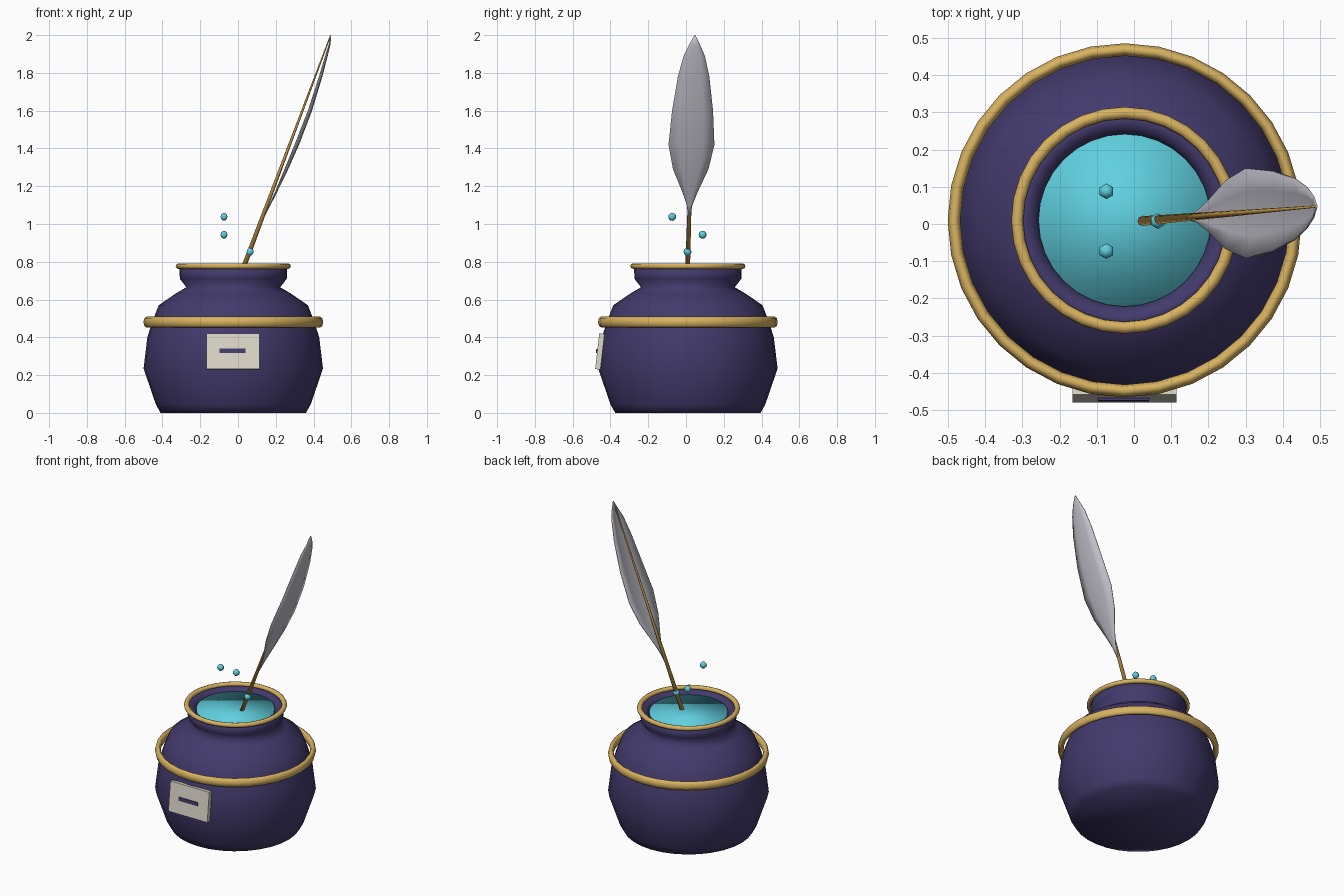
import bpy, math
from mathutils import Vector

if "Cube" in bpy.data.objects:
    bpy.data.objects.remove(bpy.data.objects["Cube"])

CX, CY = -0.025, 0.01          # axis of the pot
SEG = 32


def srgb(r, g, b):
    f = lambda c: (c / 255 / 12.92) if c < 10 else ((c / 255 + 0.055) / 1.055) ** 2.4
    return (f(r), f(g), f(b), 1.0)


def material(name, rgb):
    m = bpy.data.materials.new(name)
    m.diffuse_color = srgb(*rgb)
    m.use_nodes = True
    m.node_tree.nodes["Principled BSDF"].inputs["Base Color"].default_value = m.diffuse_color
    return m


PURPLE = material("purple_glaze", (66, 58, 108))
GOLD = material("gold", (216, 178, 96))
QUILL = material("quill_gold", (198, 152, 74))
CYAN = material("cyan_ink", (96, 208, 224))
FEATHER = material("pale_feather", (192, 190, 200))
CREAM = material("cream_label", (222, 216, 202))


def mesh_object(name, verts, faces, mat, smooth=True):
    me = bpy.data.meshes.new(name)
    me.from_pydata(verts, [], faces)
    me.materials.append(mat)
    me.polygons.foreach_set("use_smooth", [smooth] * len(faces))
    ob = bpy.data.objects.new(name, me)
    bpy.context.collection.objects.link(ob)
    return ob


def lathe(name, profile, mat, closed=False):
    """Spin (radius, z) points round the pot axis; open profiles get end caps."""
    verts, faces, n = [], [], len(profile)
    for r, z in profile:
        for i in range(SEG):
            a = 2 * math.pi * i / SEG
            verts.append((CX + r * math.cos(a), CY + r * math.sin(a), z))
    for k in range(n if closed else n - 1):
        k2 = (k + 1) % n
        for i in range(SEG):
            j = (i + 1) % SEG
            faces.append((k * SEG + i, k * SEG + j, k2 * SEG + j, k2 * SEG + i))
    if not closed:
        faces.append(tuple(reversed(range(SEG))))
        faces.append(tuple(range((n - 1) * SEG, n * SEG)))
    return mesh_object(name, verts, faces, mat)


def ring(name, radius, z, half_w, half_h, mat, sides=8):
    pts = [(radius + half_w * math.cos(2 * math.pi * k / sides),
            z + half_h * math.sin(2 * math.pi * k / sides)) for k in range(sides)]
    return lathe(name, pts, mat, closed=True)


# Pot: outside wall, neck, lip and inside wall
lathe("pot", [(0.385, 0), (0.41, 0.045), (0.475, 0.235), (0.455, 0.40), (0.43, 0.48),
              (0.395, 0.57), (0.30, 0.635), (0.248, 0.665), (0.283, 0.71), (0.285, 0.77),
              (0.262, 0.772), (0.245, 0.762), (0.232, 0.745), (0.23, 0.69)], PURPLE)

# Ink surface
lathe("ink", [(0.232, 0.70), (0.232, 0.755)], CYAN)

# Gold bands
ring("rim_band", 0.289, 0.777, 0.016, 0.015, GOLD)
ring("belly_band", 0.459, 0.481, 0.017, 0.029, GOLD)


# Label plate and its raised bar, leaning with the pot wall
def box(name, loc, size, mat, tilt):
    bpy.ops.mesh.primitive_cube_add(size=1, location=loc, rotation=(tilt, 0, 0))
    ob = bpy.context.object
    ob.name = name
    ob.scale = size
    ob.data.materials.append(mat)


TILT = math.radians(-6.5)
box("label", (-0.026, -0.456, 0.325), (0.28, 0.028, 0.19), CREAM, TILT)
box("label_bar", (-0.028, -0.470, 0.328), (0.138, 0.012, 0.022), PURPLE, TILT)

# Quill shaft: tapered rod from the ink to the feather tip
BASE, TIP = Vector((0.022, 0.008, 0.75)), Vector((0.489, 0.047, 1.995))


def shaft_point(z):
    return BASE.lerp(TIP, (z - BASE.z) / (TIP.z - BASE.z))


axis = (TIP - BASE).normalized()
u = axis.cross(Vector((0, 1, 0))).normalized()
v = axis.cross(u)
verts, faces, S = [], [], 8
for p, r in ((BASE, 0.013), (TIP, 0.003)):
    for i in range(S):
        a = 2 * math.pi * i / S
        verts.append(p + u * r * math.cos(a) + v * r * math.sin(a))
for i in range(S):
    j = (i + 1) % S
    faces.append((i, j, S + j, S + i))
faces += [tuple(reversed(range(S))), tuple(range(S, 2 * S))]
mesh_object("quill_shaft", verts, faces, QUILL)

# Feather vane: bowed behind the shaft, edges cupped towards it
widths = [(1.04, 0.006), (1.10, 0.014), (1.17, 0.040), (1.29, 0.093), (1.42, 0.121),
          (1.60, 0.108), (1.78, 0.083), (1.89, 0.056), (1.95, 0.028), (2.0, 0.002)]
verts, faces = [], []
for z, w in widths:
    t = (z - 1.04) / 0.96
    c = shaft_point(z)
    bow = 0.008 + 0.042 * math.sin(math.pi * t) if z < 2 else 0.0
    for s in (-1, -0.5, 0, 0.5, 1):
        cup = 0.16 * w * s * s
        verts.append((c.x + bow - cup, c.y + s * w, z))
for k in range(len(widths) - 1):
    for i in range(4):
        a = k * 5 + i
        faces.append((a, a + 1, a + 6, a + 5))
vane = mesh_object("feather_vane", verts, faces, FEATHER)
mod = vane.modifiers.new("thickness", 'SOLIDIFY')
mod.thickness = 0.005
mod.offset = 0

# Ink droplets
for i, loc in enumerate([(-0.074, 0.088, 0.943), (-0.074, -0.073, 1.038), (0.064, 0.008, 0.853)]):
    bpy.ops.mesh.primitive_uv_sphere_add(segments=6, ring_count=6, radius=0.021, location=loc)
    drop = bpy.context.object
    drop.name = f"ink_drop_{i + 1}"
    drop.data.materials.append(CYAN)
    bpy.ops.object.shade_smooth()
